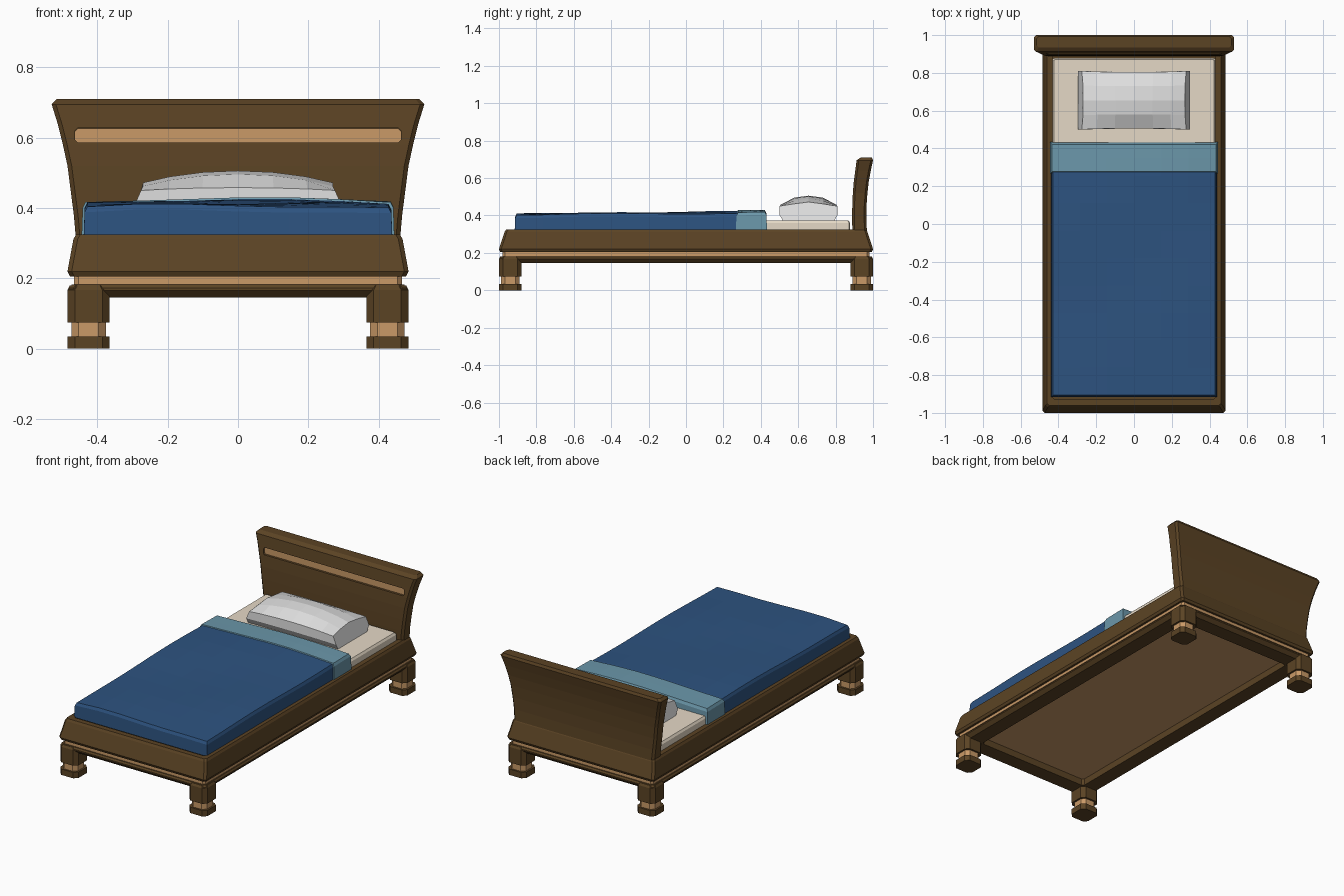
import bpy, bmesh, math

if "Cube" in bpy.data.objects:
    bpy.data.objects.remove(bpy.data.objects["Cube"])


def material(name, r, g, b):
    m = bpy.data.materials.new(name)
    lin = [((v / 255 + 0.055) / 1.055) ** 2.4 for v in (r, g, b)]
    m.diffuse_color = (*lin, 1)
    m.use_nodes = True
    m.node_tree.nodes["Principled BSDF"].inputs["Base Color"].default_value = m.diffuse_color
    return m


BROWN = material("dark_wood", 91, 67, 36)
TAN = material("light_wood", 202, 154, 103)
BLUE = material("blue_blanket", 45, 83, 128)
PALE = material("pale_blue_fold", 107, 151, 170)
WHITE = material("white_pillow", 222, 222, 222)
SHEET = material("cream_sheet", 229, 217, 198)


def finish(name, bm, mats):
    bmesh.ops.recalc_face_normals(bm, faces=bm.faces)
    me = bpy.data.meshes.new(name)
    bm.to_mesh(me)
    bm.free()
    for m in mats:
        me.materials.append(m)
    ob = bpy.data.objects.new(name, me)
    bpy.context.collection.objects.link(ob)
    return ob


def skin(bm, rings, mat_ids=None):
    """Bridge rings of points and cap both ends."""
    rows = [[bm.verts.new(p) for p in r] for r in rings]
    mat_ids = mat_ids or [0] * (len(rows) + 1)
    bm.faces.new(rows[0]).material_index = mat_ids[0]
    for k in range(len(rows) - 1):
        a, b = rows[k], rows[k + 1]
        for i in range(len(a)):
            j = (i + 1) % len(a)
            bm.faces.new((a[i], a[j], b[j], b[i])).material_index = mat_ids[k + 1]
    bm.faces.new(rows[-1]).material_index = mat_ids[-1]


def octagon(cx, cy, hx, hy, z, c):
    """Rectangle with cut corners at height z."""
    q = [(hx - c, -hy), (hx, c - hy), (hx, hy - c), (hx - c, hy),
         (c - hx, hy), (-hx, hy - c), (-hx, c - hy), (c - hx, -hy)]
    return [(cx + x, cy + y, z) for x, y in q]


def stack(name, rings, mats, mat_ids=None):
    bm = bmesh.new()
    skin(bm, [octagon(*r) for r in rings], mat_ids)
    return finish(name, bm, mats)


# Bed frame: apron, light band and sloping rails; recessed light base panel below
outline = [(0.37, 0.885, 0.185), (0.37, 0.885, 0.145), (0.46, 0.975, 0.145),
           (0.48, 0.995, 0.165), (0.48, 0.995, 0.172), (0.473, 0.988, 0.182),
           (0.466, 0.981, 0.182), (0.466, 0.981, 0.205), (0.478, 0.993, 0.205),
           (0.485, 1.0, 0.22), (0.468, 0.97, 0.312), (0.46, 0.962, 0.325),
           (0.432, 0.93, 0.325), (0.432, 0.93, 0.305)]
stack("bed_frame", [(0, 0, x, y, z, 0.012) for x, y, z in outline],
      [BROWN, TAN], [1] + [0] * 6 + [1] + [0] * 7)

# Four legs with a light neck
leg = [(0.06, 0), (0.06, 0.035), (0.049, 0.035), (0.049, 0.075),
       (0.06, 0.075), (0.06, 0.167), (0.053, 0.18)]
for sx, side in ((-1, "left"), (1, "right")):
    for sy, end in ((-1, "front"), (1, "back")):
        stack(f"{end}_{side}_leg",
              [(sx * 0.425, sy * 0.94, h, h, z, 0.021) for h, z in leg],
              [BROWN, TAN], [0, 0, 0, 1, 0, 0, 0, 0])

# Headboard flaring outwards and backwards: front y, back y, half width, z
board = [(0.89, 0.968, 0.460, 0.30), (0.888, 0.964, 0.467, 0.38),
         (0.889, 0.965, 0.476, 0.45), (0.892, 0.970, 0.485, 0.52),
         (0.897, 0.977, 0.498, 0.58), (0.905, 0.988, 0.513, 0.64),
         (0.912, 1.0, 0.530, 0.695), (0.935, 0.993, 0.516, 0.71)]
head = stack("headboard", [(0, (a + b) / 2, w, (b - a) / 2, z, 0.012)
                           for a, b, w, z in board], [BROWN])


def slot(name, depth0, depth1, w, z0, z1, mat):
    """Cut-corner slab standing in the xz plane."""
    bm = bmesh.new()
    zc, h = (z0 + z1) / 2, (z1 - z0) / 2
    skin(bm, [[(x, y, zc + v) for x, v, _ in octagon(0, 0, w, h, 0, 0.007)]
              for y in (depth0, depth1)])
    return finish(name, bm, [mat])


# Groove in the headboard with a light strip at its bottom
cutter = slot("groove_cutter", 0.85, 0.918, 0.463, 0.587, 0.628, BROWN)
cutter.hide_render = True
cutter.display_type = 'WIRE'
mod = head.modifiers.new("groove", 'BOOLEAN')
mod.operation = 'DIFFERENCE'
mod.solver = 'EXACT'
mod.object = cutter
slot("headboard_strip", 0.912, 0.92, 0.463, 0.587, 0.626, TAN)

# Mattress
stack("mattress", [(0, -0.01, 0.432, 0.888, 0.31, 0.006),
                   (0, -0.01, 0.432, 0.888, 0.36, 0.006),
                   (0, -0.01, 0.424, 0.880, 0.372, 0.006)], [SHEET])


def wave(x, y):
    return (0.413 + 0.007 * math.sin(2 * y + 0.9) + 0.003 * math.sin(9 * x + 3 * y)
            + 0.003 * math.sin(7 * y - 4 * x) - 0.006 * (abs(x) / 0.43) ** 4)


def cover(name, hx, y0, y1, lift, nx, ny, mat):
    """Wavy sheet whose border drops down the sides."""
    bm = bmesh.new()
    grid = []
    for j in range(ny + 1):
        y = y0 + (y1 - y0) * j / ny
        grid.append([bm.verts.new((x, y, wave(x, y) + lift))
                     for x in (hx * (2 * i / nx - 1) for i in range(nx + 1))])
    for j in range(ny):
        for i in range(nx):
            bm.faces.new((grid[j][i], grid[j][i + 1], grid[j + 1][i + 1], grid[j + 1][i]))
    yc, hy = (y0 + y1) / 2, (y1 - y0) / 2
    for grow, drop in ((0.008, 0.016), (0.003, None)):
        rim = [e for e in bm.edges if e.is_boundary]
        new = bmesh.ops.extrude_edge_only(bm, edges=rim)["geom"]
        for v in (g for g in new if isinstance(g, bmesh.types.BMVert)):
            v.co.x *= 1 + grow / hx
            v.co.y = yc + (v.co.y - yc) * (1 + grow / hy)
            v.co.z = 0.318 if drop is None else v.co.z - drop
    return finish(name, bm, [mat])


# Blanket and its turned-down fold
cover("blanket", 0.428, -0.905, 0.40, 0, 6, 9, BLUE)
cover("blanket_fold", 0.434, 0.278, 0.422, 0.005, 6, 2, PALE)

# Pillow: rounded sections swept along x, ends leaning inwards
bm = bmesh.new()
rings = []
for t in (-1, -0.7, -0.35, 0, 0.35, 0.7, 1):
    top = 0.506 - 0.034 * t * t
    w = 0.15 + 0.006 * t * t
    half = [(0.87, 0.37), (1.0, 0.405), (0.99, 0.458 - 0.008 * t * t), (0.5, top - 0.01)]
    sec = half + [(0, top)] + [(-a, z) for a, z in reversed(half)]
    rings.append([(t * (0.296 - 0.02 * abs(t) * (z > 0.43) - 0.006 * (abs(a) < 0.6)),
                   0.655 + a * w, z) for a, z in sec])
skin(bm, rings)
finish("pillow", bm, [WHITE])
